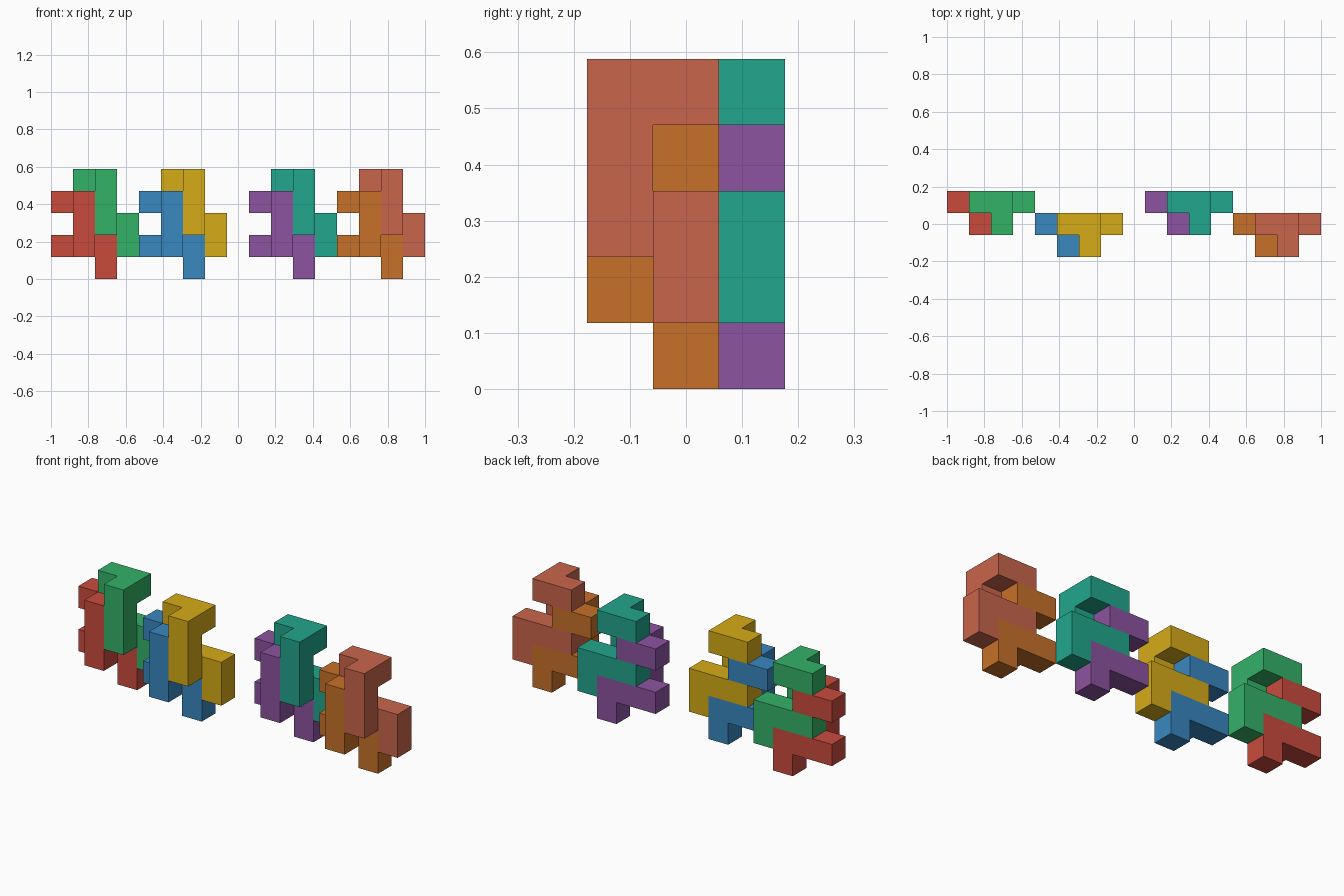
import bpy, bmesh
from math import radians
from mathutils import Vector

if "Cube" in bpy.data.objects:
    bpy.data.objects.remove(bpy.data.objects["Cube"])

U = 2 / 17                      # edge of one cube unit
ORIGIN = Vector((-8.5, -1.5, 0))

# Cells (x, y, z) of one puzzle piece: y 0 is the front layer, y 1 the back
PIECE = (
    [(1, 0, z) for z in (1, 2, 3)]      # front upright
    + [(x, 1, 3) for x in (0, 1)]       # upper back arm
    + [(x, 1, 1) for x in (0, 1, 2)]    # lower back arm
    + [(2, 1, 0)]                       # hanging foot
)

# Corners of the cube side facing +axis, wound outwards
DIRS = [Vector(d) for d in ((1, 0, 0), (-1, 0, 0), (0, 1, 0),
                            (0, -1, 0), (0, 0, 1), (0, 0, -1))]


def material(name, hex_code):
    def linear(c):
        return c / 12.92 if c <= 0.04045 else ((c + 0.055) / 1.055) ** 2.4
    rgb = [linear(int(hex_code[i:i + 2], 16) / 255) for i in (0, 2, 4)]
    mat = bpy.data.materials.new(name)
    mat.diffuse_color = (*rgb, 1)
    mat.use_nodes = True
    mat.node_tree.nodes["Principled BSDF"].inputs["Base Color"].default_value = mat.diffuse_color
    return mat


def block_piece(name, offset, mat):
    """One closed solid: only the outer sides of the cells are kept."""
    cells = set(PIECE)
    bm = bmesh.new()
    for cell in PIECE:
        centre = Vector(cell) + Vector((0.5, 0.5, 0.5))
        for d in DIRS:
            if tuple(int(c) for c in Vector(cell) + d) in cells:
                continue
            a = Vector((d.y, d.z, d.x))
            b = d.cross(a)
            mid = centre + d / 2
            corners = [mid + (a * s + b * t) / 2
                       for s, t in ((-1, -1), (1, -1), (1, 1), (-1, 1))]
            bm.faces.new([bm.verts.new(c) for c in corners])
    bmesh.ops.remove_doubles(bm, verts=bm.verts, dist=0.001)
    bmesh.ops.dissolve_limit(bm, angle_limit=radians(1),
                             verts=bm.verts, edges=bm.edges)
    bmesh.ops.recalc_face_normals(bm, faces=bm.faces)
    bmesh.ops.scale(bm, vec=(U, U, U), verts=bm.verts)
    mesh = bpy.data.meshes.new(name)
    bm.to_mesh(mesh)
    bm.free()
    mesh.materials.append(mat)
    obj = bpy.data.objects.new(name, mesh)
    obj.location = (ORIGIN + Vector(offset)) * U
    bpy.context.collection.objects.link(obj)


# Four interlocked pairs: (x, y) offset, then lower and upper piece
PAIRS = [
    ((0, 1), ("red", "C94B3D"), ("green", "34B268")),
    ((4, 0), ("blue", "3888C0"), ("yellow", "D6AB17")),
    ((9, 1), ("purple", "8C54A0"), ("teal", "22A68C")),
    ((13, 0), ("orange", "C77129"), ("salmon", "C9654C")),
]

for (x, y), *pieces in PAIRS:
    # The upper piece is the lower one moved one unit right and up
    for step, (colour, code) in enumerate(pieces):
        block_piece(f"{colour}_puzzle_piece", (x + step, y, step),
                    material(colour, code))
